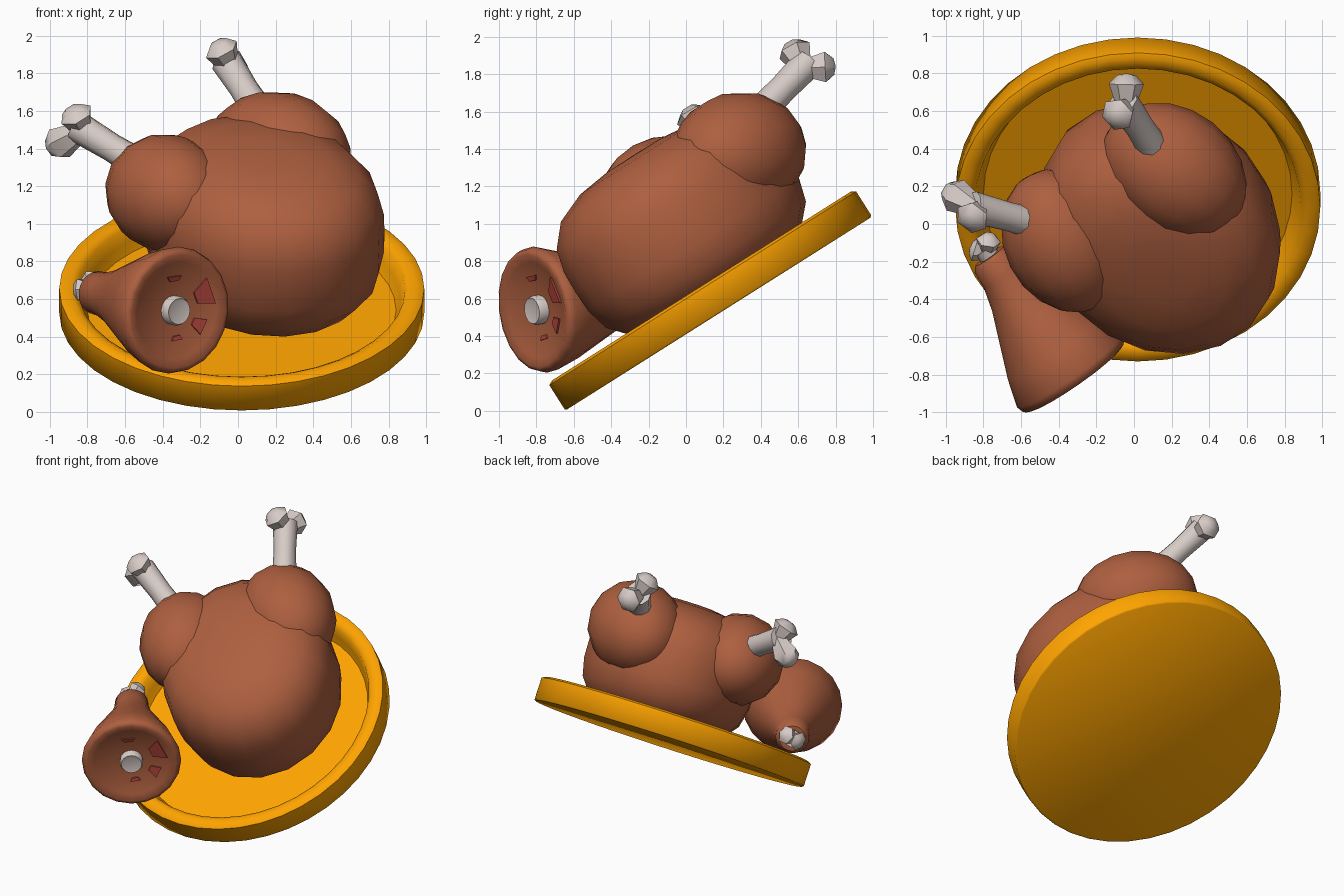
import bpy, bmesh, math
from mathutils import Vector, Matrix

if "Cube" in bpy.data.objects:
    bpy.data.objects.remove(bpy.data.objects["Cube"])


def material(name, rgb):
    m = bpy.data.materials.new(name)
    m.diffuse_color = (*rgb, 1)
    m.use_nodes = True
    m.node_tree.nodes["Principled BSDF"].inputs["Base Color"].default_value = m.diffuse_color
    return m


SKIN = material("roast_skin", (0.42, 0.115, 0.05))
GOLD = material("gold", (1.0, 0.37, 0.0))
BONE = material("bone", (0.68, 0.6, 0.57))
RED = material("raw_meat", (0.45, 0.06, 0.045))


def finish(name, bm, mat, angle=40):
    bmesh.ops.remove_doubles(bm, verts=bm.verts, dist=1e-4)
    bmesh.ops.recalc_face_normals(bm, faces=bm.faces)
    me = bpy.data.meshes.new(name)
    bm.to_mesh(me)
    bm.free()
    me.materials.append(mat)
    ob = bpy.data.objects.new(name, me)
    bpy.context.collection.objects.link(ob)
    bpy.ops.object.select_all(action='DESELECT')
    ob.select_set(True)
    bpy.context.view_layer.objects.active = ob
    bpy.ops.object.shade_smooth_by_angle(angle=math.radians(angle))
    return ob


def lathe(name, profile, origin, axis, mat, sides=12, angle=40):
    """Revolve (distance along axis, radius) pairs about an axis."""
    rot = Vector(axis).to_track_quat('Z', 'Y')
    bm = bmesh.new()
    rings = []
    for t, r in profile:
        rings.append([bm.verts.new(Vector(origin) + rot @ Vector(
            (r * math.cos(2 * math.pi * i / sides), r * math.sin(2 * math.pi * i / sides), t)))
            for i in range(sides)])
    for a, b in zip(rings, rings[1:]):
        for i in range(sides):
            j = (i + 1) % sides
            bm.faces.new((a[i], a[j], b[j], b[i]))
    return finish(name, bm, mat, angle)


def bone(name, start, end, radius, tips):
    """Shaft with flared knuckle lobes toward each tip."""
    start, end = Vector(start), Vector(end)
    length = (end - start).length
    lathe(name + "_shaft", [(0, 0), (0, radius), (length * .5, radius * .9), (length, radius), (length, 0)],
          start, end - start, BONE, 10)
    root = end - (end - start).normalized() * radius * .5
    for k, tip in enumerate(tips):
        d = Vector(tip) - root
        n = d.length
        lathe(f"{name}_knuckle_{k + 1}", [(0, 0), (0, radius * .6), (n * .8, radius * 1.1),
              (n * 1.1, radius * .6), (n * 1.17, 0)], root, d, BONE, 6, 50)


# Plate, tilted up toward the back
V = Vector((0, .845, .534)).normalized()
N = Vector((0, -V.z, V.y))
BASE = Vector((.02, .175, .52))
lathe("plate", [(.01, 0), (0, .958), (.008, .97), (.16, .97), (.174, .945), (.174, .9), (.155, .868),
                (.08, .845), (.025, .82), (.02, 0)], BASE, N, GOLD, 40, 60)

# Roast body: a squarish ball resting on the plate, axis turned toward back left
bm = bmesh.new()
bmesh.ops.create_uvsphere(bm, u_segments=18, v_segments=12, radius=1)
frame = Matrix((Vector((1, 0, 0)), V, N)).transposed()
along = Vector((-.615, .788, 0))
across = Vector((.788, .615, 0))
E = 3.0
for v in bm.verts:
    h = math.hypot(v.co.x, v.co.y)
    c = v.co * (h ** E + abs(v.co.z) ** E) ** (-1 / E)
    rear = max(c.x, 0)
    p = (along * c.x * (.695 + .04 * rear) + across * c.y * .6 + Vector((0, 0, .455 * c.z)))
    v.co = BASE + frame @ (p + Vector((.122, .072, .505)))
finish("roast_body", bm, SKIN, 60)


# Two thighs with their bones
def thigh(name, center, axis, long_r, wide_r):
    prof = [(-long_r * math.cos(math.pi * i / 10), wide_r * math.sin(math.pi * i / 10)) for i in range(11)]
    lathe(name, prof, center, axis, SKIN, 14, 60)


thigh("left_thigh", (-.375, -.09, 1.16), (-.4, .8, .2), .4, .315)
thigh("right_thigh", (.215, .28, 1.375), (-.75, .6, .15), .42, .33)
bone("left_bone", (-.48, -.01, 1.29), (-.86, .09, 1.52), .085, [(-.87, .02, 1.6), (-.98, .17, 1.41)])
bone("right_bone", (.12, .38, 1.58), (-.06, .65, 1.86), .085, [(-.1, .57, 1.95), (-.04, .775, 1.84)])

# Cut ham leaning at the front left
HAM = Vector((-.315, -.82, .535))
AX = Vector((-.44, .63, .10)).normalized()
lathe("ham", [(.055, 0), (.05, .12), (.02, .26), (0, .305), (.01, .328), (.05, .34), (.2, .295), (.4, .215),
              (.55, .155), (.68, .12), (.77, .115), (.8, .09), (.8, 0)], HAM, AX, SKIN, 20, 50)
lathe("ham_core_bone", [(.12, 0), (.12, .075), (.015, .08), (-.005, .07), (0, .05), (0, 0)],
      HAM, AX, BONE, 16, 50)
bone("ham_shank", HAM + AX * .74, (-.8, -.13, .66), .06, [(-.86, -.13, .65), (-.77, -.07, .71)])

# Red meat patches on the cut face
side = Vector((AX.y, -AX.x, 0)).normalized()
up = AX.cross(side)
if up.z < 0:
    up.negate()
for k, (deg, spread, r0, r1) in enumerate([(27, 18, .15, .25), (-25, 12, .14, .21),
                                          (97, 14, .16, .19), (-80, 12, .14, .165)]):
    bm = bmesh.new()
    quad = []
    for r, s in ((r0, -.7), (r1, -1), (r1, 1), (r0, .7)):
        a = math.radians(deg + s * spread)
        t = .05 - .215 * (r - .12) - .01
        quad.append(bm.verts.new(HAM + AX * t + (side * math.cos(a) + up * math.sin(a)) * r))
    face = bm.faces.new(quad)
    ext = bmesh.ops.extrude_face_region(bm, geom=[face])
    for v in ext["geom"]:
        if isinstance(v, bmesh.types.BMVert):
            v.co += AX * .03
    finish(f"ham_meat_{k + 1}", bm, RED, 20)
